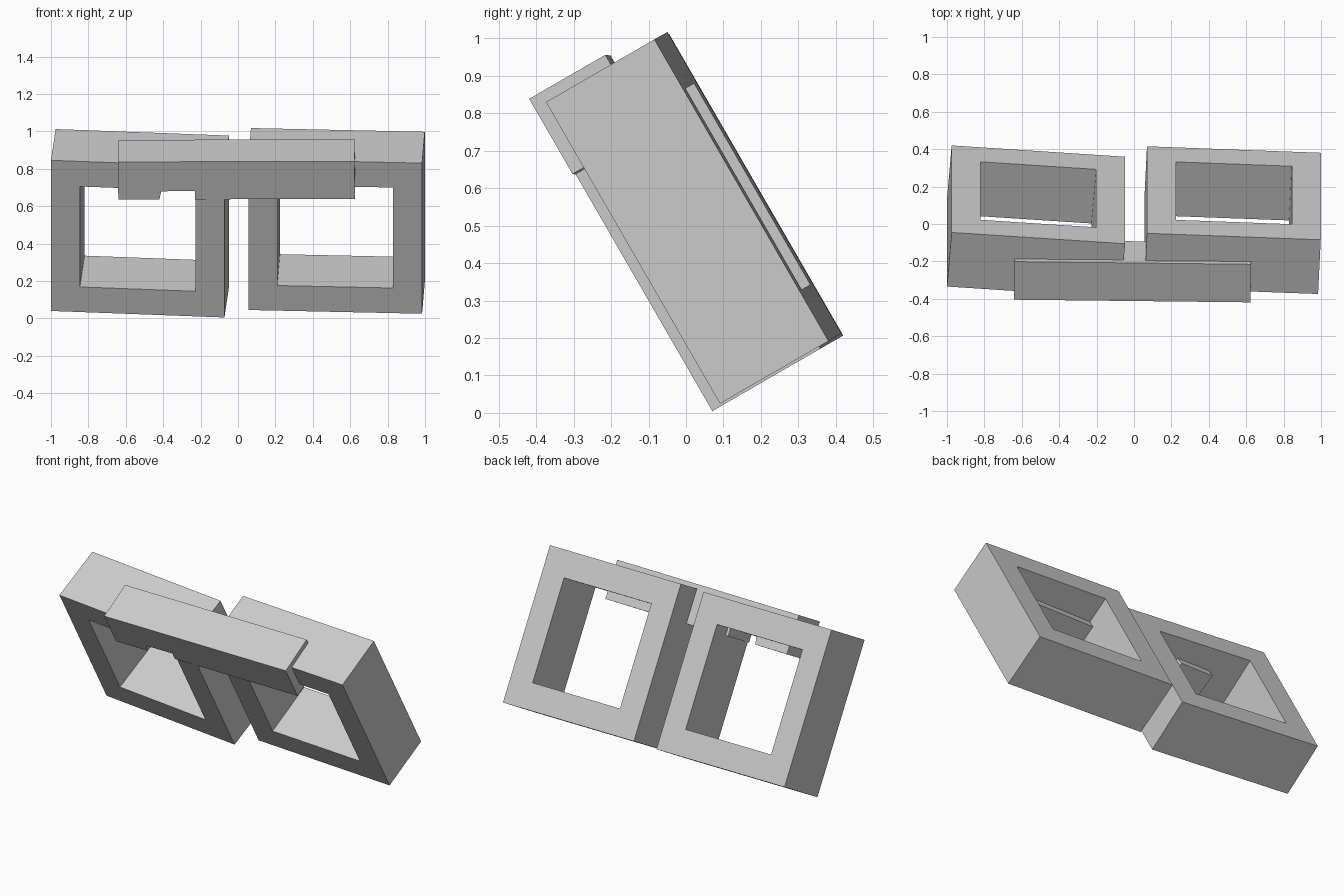
import bpy
import math
from mathutils import Matrix, Vector

if "Cube" in bpy.data.objects:
    bpy.data.objects.remove(bpy.data.objects["Cube"], do_unlink=True)

grey = bpy.data.materials.new("plain_grey")
grey.use_nodes = True
grey.diffuse_color = (0.6, 0.6, 0.6, 1)
grey.node_tree.nodes["Principled BSDF"].inputs["Base Color"].default_value = (0.6, 0.6, 0.6, 1)

# Everything leans back by the same angle
LEAN = Matrix.Rotation(math.radians(30), 4, 'X')


def slab(name, points, faces, depth, origin, turn, roll=0.0):
    """Flat profile in x and z, thickened towards the back and leaned."""
    mesh = bpy.data.meshes.new(name)
    mesh.from_pydata([(x, 0, z) for x, z in points], [], faces)
    mesh.materials.append(grey)
    obj = bpy.data.objects.new(name, mesh)
    bpy.context.collection.objects.link(obj)
    solid = obj.modifiers.new("thickness", 'SOLIDIFY')
    solid.thickness = depth
    solid.offset = -1
    obj.matrix_world = (LEAN @ Matrix.Translation(Vector(origin))
                        @ Matrix.Rotation(roll, 4, 'Y') @ Matrix.Rotation(turn, 4, 'Z'))
    return obj


def square(low, high):
    return [(low, low), (high, low), (high, high), (low, high)]


# Two thick square frames, each turned slightly
SIDE, BORDER, DEPTH = 0.93, 0.155, 0.335
ring = square(0, SIDE) + square(BORDER, SIDE - BORDER)
ring_faces = [(i, (i + 1) % 4, (i + 1) % 4 + 4, i + 4) for i in range(4)]
slab("right_frame", ring, ring_faces, DEPTH, (-1.0, 0.133, -0.031), -0.075)
slab("left_frame", ring, ring_faces, DEPTH, (0.055, 0.131, -0.024), -0.043)

# Bridge bar joining the frames, notched underneath
LENGTH, HEIGHT, NOTCH = 1.265, 0.232, 0.05
bar = [(0, 0), (0.22, 0), (0.23, NOTCH), (0.41, NOTCH), (0.41, 0),
       (LENGTH, 0), (LENGTH, HEIGHT), (0, HEIGHT)]
slab("bridge_bar", bar, [tuple(range(len(bar)))], 0.235,
     (-0.64, 0.068, 0.695), -0.009, -0.007)
